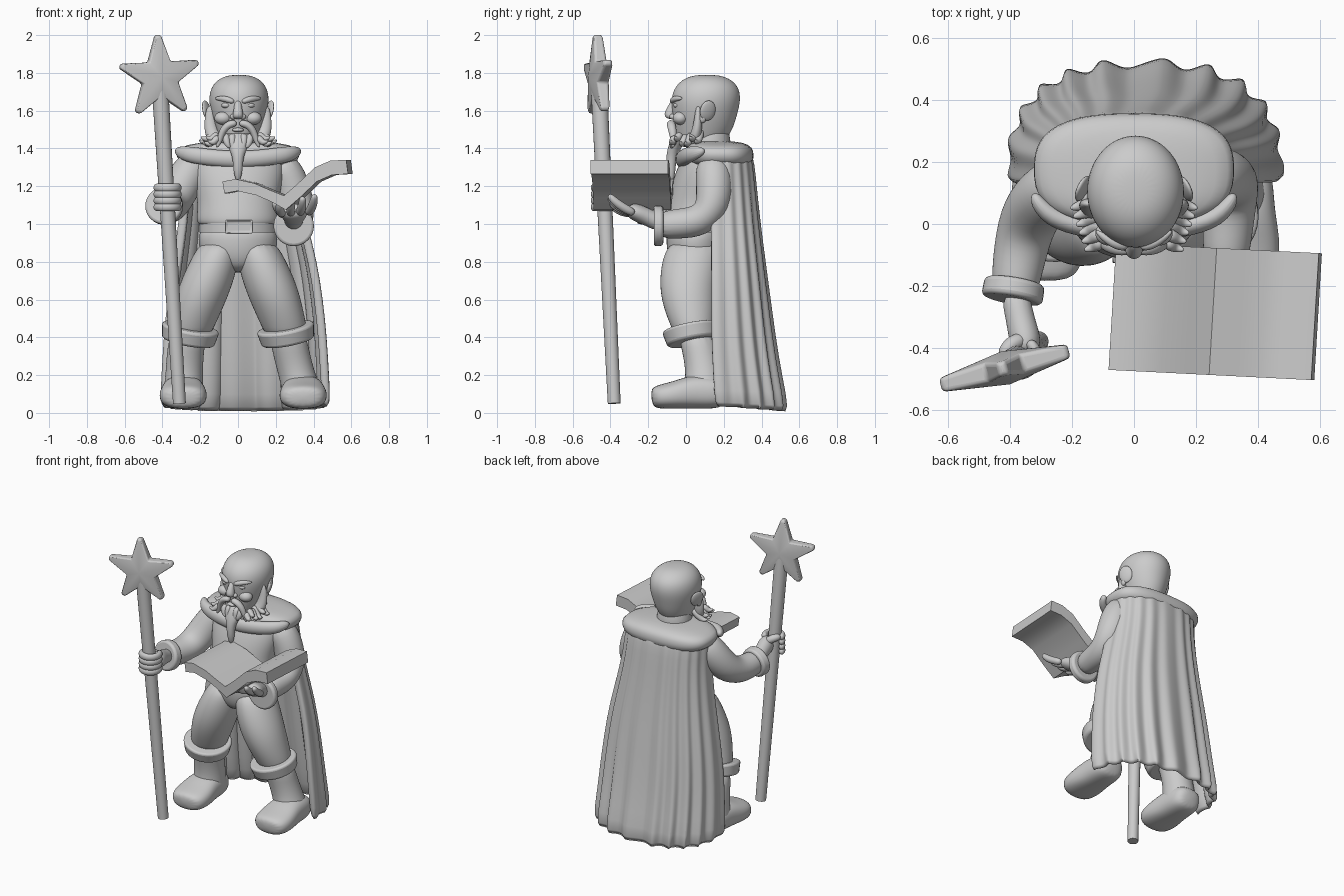
import bpy, bmesh, math, random
from mathutils import Vector, Matrix

cube = bpy.data.objects.get("Cube")
if cube:
    bpy.data.objects.remove(cube)

random.seed(4)
X, Y, Z = Vector((1, 0, 0)), Vector((0, 1, 0)), Vector((0, 0, 1))
GREY = (0.6, 0.6, 0.6, 1)
clay = bpy.data.materials.new("plain grey")
clay.use_nodes = True
clay.diffuse_color = GREY
clay.node_tree.nodes["Principled BSDF"].inputs["Base Color"].default_value = GREY


def finish(name, bm, smooth=0, angle=40, fix=True):
    """Turn a bmesh into a shaded object."""
    if fix:
        bmesh.ops.recalc_face_normals(bm, faces=bm.faces)
    me = bpy.data.meshes.new(name)
    bm.to_mesh(me)
    bm.free()
    me.materials.append(clay)
    ob = bpy.data.objects.new(name, me)
    bpy.context.collection.objects.link(ob)
    if smooth:
        ob.modifiers.new("smooth", 'SUBSURF').levels = smooth
        ob.modifiers["smooth"].render_levels = smooth
    bpy.ops.object.select_all(action='DESELECT')
    ob.select_set(True)
    bpy.context.view_layer.objects.active = ob
    bpy.ops.object.shade_smooth_by_angle(angle=math.radians(180 if smooth else angle))
    return ob


def sweep(name, pts, ref=X, level=False, p=1, sides=16, smooth=2):
    """Skin rings (x, y, z, radius a, radius b) along a path."""
    bm, rings = bmesh.new(), []
    cs = [Vector(q[:3]) for q in pts]
    for i, q in enumerate(pts):
        t = Z if level else (cs[min(i + 1, len(cs) - 1)] - cs[max(i - 1, 0)]).normalized()
        u = (ref - ref.dot(t) * t).normalized()
        v = t.cross(u)
        ring = []
        for k in range(sides):
            c, s = (f(math.tau * k / sides) for f in (math.cos, math.sin))
            c, s = math.copysign(abs(c) ** p, c), math.copysign(abs(s) ** p, s)
            ring.append(bm.verts.new(cs[i] + u * q[3] * c + v * q[-1] * s))
        rings.append(ring)
    for a, b in zip(rings, rings[1:]):
        for k in range(sides):
            bm.faces.new((a[k - 1], a[k], b[k], b[k - 1]))
    bm.faces.new(rings[0])
    bm.faces.new(rings[-1])
    return finish(name, bm, smooth)


def ball(name, loc, size, turn=(0, 0, 0)):
    bm = bmesh.new()
    bmesh.ops.create_uvsphere(bm, u_segments=24, v_segments=14, radius=1)
    bm.transform(Matrix.LocRotScale(Vector(loc), Matrix.Rotation(turn[2], 3, 'Z') @ Matrix.Rotation(turn[1], 3, 'Y'), Vector(size)))
    return finish(name, bm, angle=180)


def cuff(name, a, b, ra, rb):
    """A turned-up band with rounded edges."""
    ob = sweep(name, [(*a, ra, ra), (*b, rb, rb)], sides=32, smooth=0)
    m = ob.modifiers.new("round", 'BEVEL')
    m.width, m.segments = 0.015, 3


# Torso, hips and belt
sweep("tunic", [(0, .05, .99, .19, .15), (0, .05, 1.0, .22, .17), (0, .05, 1.04, .225, .17), (0, .06, 1.12, .215, .16),
                (0, .09, 1.25, .25, .16), (0, .12, 1.36, .25, .14), (0, .13, 1.42, .14, .12)], level=True)
sweep("hips", [(0, .05, .74, .09, .1), (0, .05, .82, .2, .15), (0, .05, .92, .22, .16), (0, .05, 1.0, .2, .15)], level=True)
sweep("belt", [(0, .05, .955, .205, .165), (0, .05, 1.005, .205, .165)], level=True, sides=40, smooth=0)
bm = bmesh.new()
bmesh.ops.create_cube(bm, size=1, matrix=Matrix.LocRotScale(Vector((.005, -.115, .985)), None, Vector((.15, .03, .07))))
inner = bmesh.ops.inset_region(bm, faces=[f for f in bm.faces if f.normal.y < -.9], thickness=.015)
for f in bm.faces:
    if f.normal.y < -.9 and f.calc_area() > .003:
        bmesh.ops.translate(bm, verts=f.verts, vec=(0, .01, 0))
buckle = finish("buckle", bm)
buckle.modifiers.new("round", 'BEVEL').width = .006

# Legs, cuffs and boots
for s, side, fx in ((1, "left", .345), (-1, "right", .29)):
    sweep(side + "_trouser_leg", [(s * .09, .05, .92, .1, .13), (s * .12, .03, .82, .13, .16), (s * .17, .01, .68, .145, .155),
                                  (s * .21, .02, .56, .135, .145), (s * .25, .04, .44, .12, .115), (s * .255, .045, .4, .1, .1)], level=True)
    cuff(side + "_leg_cuff", (s * .265, .04, .375), (s * .25, .025, .455), .14, .155)
    sweep(side + "_boot_shaft", [(s * .26, .05, .44, .1, .1), (s * .28, .08, .32, .1, .1), ((s * .28 + s * fx) / 2, .1, .2, .1, .1),
                                 (s * fx, .1, .1, .11, .12), (s * fx, .1, .05, .1, .11)], level=True)
    sweep(side + "_boot_foot", [(s * fx, .22, .09, .06, .05), (s * fx, .18, .105, .105, .085), (s * fx, .05, .115, .11, .095),
                                (s * fx, -.05, .095, .13, .075), (s * fx, -.14, .085, .125, .065), (s * fx, -.185, .08, .08, .05)], p=.8)

# Cape: a pleated open shell, wider towards the hem
bm, rows, N = bmesh.new(), [], 96
profile = [(1.4, .30, .14, .2), (1.32, .31, .13, .23), (1.2, .31, .13, .24), (1.0, .34, .13, .26), (.8, .38, .13, .285),
           (.6, .41, .13, .31), (.4, .43, .13, .335), (.2, .44, .14, .355), (.03, .45, .15, .385)]
for i, (z, a, y0, b) in enumerate(profile):
    row = []
    cx = .035 * min(1, max(0, (1.4 - z) / .6))
    for k in range(N + 1):
        t = math.pi * k / N
        c, s = math.cos(t), math.sin(t)
        fold = 1 + (.012 + .004 * i) * math.sin(t * 22 + .5 * math.sin(3 * t) + .06 * i) * (.4 + .6 * s)
        row.append(bm.verts.new((cx + a * fold * math.copysign(abs(c) ** .78, c),
                                 y0 + b * fold * max(s, 0) ** .78, z - (.025 * s if i == 8 else 0))))
    rows.append(row)
for a, b in zip(rows, rows[1:]):
    for k in range(N):
        bm.faces.new((a[k], b[k], b[k + 1], a[k + 1]))
cape = finish("cape", bm, fix=False)
m = cape.modifiers.new("thickness", 'SOLIDIFY')
m.thickness = .045
m = cape.modifiers.new("smooth", 'SUBSURF')
m.levels = m.render_levels = 1

# Shoulder mantle with a rolled front fold
sweep("mantle", [(0, .18, 1.3, .27, .15), (0, .18, 1.33, .32, .18), (0, .175, 1.39, .335, .185), (0, .17, 1.42, .28, .165),
                 (0, .15, 1.44, .13, .12)], level=True, p=.75, sides=32, smooth=1)
sweep("mantle_fold", [(-.33, .1, 1.39, .02, .02), (-.28, .02, 1.37, .045, .035), (-.14, -.015, 1.35, .045, .035), (0, -.03, 1.34, .045, .03),
                      (.14, -.015, 1.35, .045, .035), (.28, .02, 1.37, .045, .035), (.33, .1, 1.39, .02, .02)], ref=Z)

# Arms and hands
sweep("right_arm", [(-.2, .14, 1.34, .09, .09), (-.27, .11, 1.26, .105, .105), (-.335, .04, 1.13, .1, .1),
                    (-.365, -.07, 1.08, .09, .09), (-.385, -.2, 1.095, .08, .08), (-.385, -.24, 1.1, .06, .06)])
cuff("right_sleeve_cuff", (-.385, -.185, 1.09), (-.395, -.245, 1.1), .098, .1)
sweep("right_palm", [(-.385, -.22, 1.1, .05, .05), (-.37, -.3, 1.12, .045, .045), (-.35, -.38, 1.14, .055, .065), (-.345, -.42, 1.14, .035, .055)])
for i in range(4):
    z = 1.09 + i * .034
    arc = [math.radians(60 - 50 * k) for k in range(6)]
    sweep("right_finger", [(-.373 + .064 * math.cos(w), -.43 + .064 * math.sin(w), z, .024, .021) for w in arc], ref=Z, sides=10)
sweep("right_thumb", [(-.35, -.37, 1.16, .028, .028), (-.4, -.385, 1.195, .027, .027), (-.43, -.43, 1.2, .022, .022)], ref=Z, sides=10)
sweep("left_arm", [(.2, .14, 1.34, .09, .09), (.27, .15, 1.25, .1, .1), (.31, .15, 1.1, .1, .1), (.31, .08, 1.01, .09, .09),
                   (.3, -.06, 1.0, .08, .08), (.295, -.15, .99, .07, .07)])
cuff("left_sleeve_cuff", (.295, -.12, .99), (.295, -.17, .99), .105, .108)
sweep("left_palm", [(.295, -.13, 1.0, .05, .05), (.295, -.19, 1.03, .05, .045), (.295, -.26, 1.06, .08, .05), (.295, -.31, 1.08, .07, .035)])
for i in range(4):
    x = .235 + i * .045
    sweep("left_finger", [(x, -.27, 1.055, .024, .024), (x + .01 * (i - 1), -.33, 1.06 + .008 * i, .026, .025),
                          (x + .016 * (i - 1), -.38, 1.085 + .012 * i, .023, .023), (x + .018 * (i - 1), -.41, 1.12 + .012 * i, .016, .016)], sides=10)
sweep("left_thumb", [(.25, -.2, 1.04, .03, .03), (.21, -.23, 1.08, .026, .026), (.19, -.27, 1.12, .02, .02)], ref=Z, sides=10)

# Head
sweep("head", [(0, .07, 1.4, .07, .1), (0, .08, 1.44, .1, .13), (.003, .095, 1.51, .125, .158), (.005, .1, 1.58, .148, .172), (.005, .105, 1.66, .163, .188),
               (.005, .11, 1.73, .148, .17), (.005, .11, 1.775, .1, .115), (.005, .11, 1.79, .04, .05)], level=True, sides=24)
sweep("neck", [(0, .13, 1.36, .13, .12), (0, .125, 1.46, .11, .11), (0, .12, 1.54, .1, .1)], level=True)
sweep("nose", [(0, -.055, 1.66, .018, .02), (0, -.075, 1.62, .02, .024), (0, -.09, 1.58, .03, .03), (0, -.08, 1.555, .026, .022)], level=True)
ball("lower_lip", (0, -.068, 1.498), (.03, .022, .012))
for s, side in ((1, "left"), (-1, "right")):
    ball(side + "_nostril", (s * .026, -.07, 1.568), (.017, .018, .015))
    ball(side + "_cheek", (s * .08, -.03, 1.56), (.045, .04, .035))
    ball(side + "_eye", (s * .062, -.045, 1.628), (.026, .022, .015))
    sweep(side + "_brow", [(s * .018, -.075, 1.645, .014, .016), (s * .07, -.065, 1.665, .018, .017), (s * .125, -.02, 1.665, .008, .008)], ref=Z)
    ball(side + "_ear", (s * .165, .115, 1.6), (.014, .045, .055), (0, s * .25, s * .45))
    ball(side + "_earlobe", (s * .158, .085, 1.56), (.015, .022, .026))
    sweep(side + "_sideburn", [(s * .145, .065, 1.63, .012, .02), (s * .15, .065, 1.55, .022, .03), (s * .14, .055, 1.47, .03, .04), (s * .1, .02, 1.42, .03, .03)], ref=Y)
    sweep(side + "_moustache", [(s * .005, -.08, 1.535, .02, .018), (s * .05, -.08, 1.53, .024, .022), (s * .085, -.07, 1.49, .022, .02),
                                (s * .1, -.065, 1.43, .014, .014), (s * .115, -.07, 1.405, .006, .006)], ref=Y)
    # Whisker tufts curl outwards from the jaw
    for i in range(6):
        y, d = .07 - .027 * i, .018 * math.sin(i * 1.9)
        sweep(side + "_whisker", [(s * .1, y + .01, 1.5 - .01 * i, .02, .02), (s * (.14 - .005 * i), y, 1.455 + d, .024, .024),
                                  (s * (.18 - .009 * i), y - .012, 1.425 + d, .018, .018), (s * (.207 - .009 * i), y - .02, 1.445 + d, .007, .007)], ref=Y, sides=8)
    for i in range(2):
        sweep(side + "_beard_lock", [(s * (.03 + .035 * i), -.05, 1.48, .024, .024), (s * (.032 + .03 * i), -.07, 1.43, .022, .022),
                                     (s * (.022 + .02 * i), -.078, 1.38 + .02 * i, .008, .008)], sides=8)
sweep("beard", [(0, -.02, 1.49, .08, .04), (0, -.045, 1.44, .075, .04), (0, -.07, 1.38, .036, .034), (0, -.08, 1.32, .026, .026),
                (0, -.078, 1.27, .024, .022), (0, -.075, 1.225, .008, .008)], level=True)

# Staff and puffed star
sweep("staff", [(-.31, -.38, .05, .034, .034), (-.415, -.462, 1.76, .044, .044)], sides=20, smooth=0)
bm = bmesh.new()
hub = [bm.verts.new((0, h, 0)) for h in (-.055, .055)]
rims = ([], [])
for k in range(10):
    w = math.pi / 2 + math.pi * k / 5
    r = .1 if k % 2 else .225
    for ring, h in zip(rims, (-1, 1)):
        d = h * (.032 if k % 2 else .022)
        if k % 2:
            ring.append(bm.verts.new((r * math.cos(w), d, r * math.sin(w))))
        else:
            for e in (-.06, .06):
                ring.append(bm.verts.new((r * math.cos(w + e), d, r * math.sin(w + e))))
for i in range(15):
    bm.faces.new((rims[0][i - 1], rims[0][i], rims[1][i], rims[1][i - 1]))
    for ring, h in zip(rims, hub):
        bm.faces.new((ring[i - 1], ring[i], h))
bm.transform(Matrix.Translation((-.415, -.465, 1.777)) @ Matrix.Rotation(.26, 4, 'Z') @ Matrix.Rotation(-.05, 4, 'Y'))
star = finish("star", bm, angle=50)
m = star.modifiers.new("round", 'BEVEL')
m.width, m.segments = .012, 3

# Open book: one curved cross-section drawn out along its depth
top = [(-.07, 1.225), (0, 1.238), (.1, 1.215), (.18, 1.18), (.255, 1.15), (.33, 1.215), (.42, 1.3), (.5, 1.335), (.585, 1.34)]
under = [(x + .01, z - .075 + .012 * (x < .2)) for x, z in top]
bm, ends = bmesh.new(), []
for y in (-.065, -.475):
    ends.append([bm.verts.new((x + .06 * (y + .27), y - .05 * x, z)) for x, z in top + under[::-1]])
n = len(ends[0])
for i in range(n):
    bm.faces.new((ends[0][i - 1], ends[0][i], ends[1][i], ends[1][i - 1]))
for e in ends:
    for i in range(n // 2 - 1):
        bm.faces.new((e[i], e[i + 1], e[n - 2 - i], e[n - 1 - i]))
finish("open_book", bm, angle=35)
